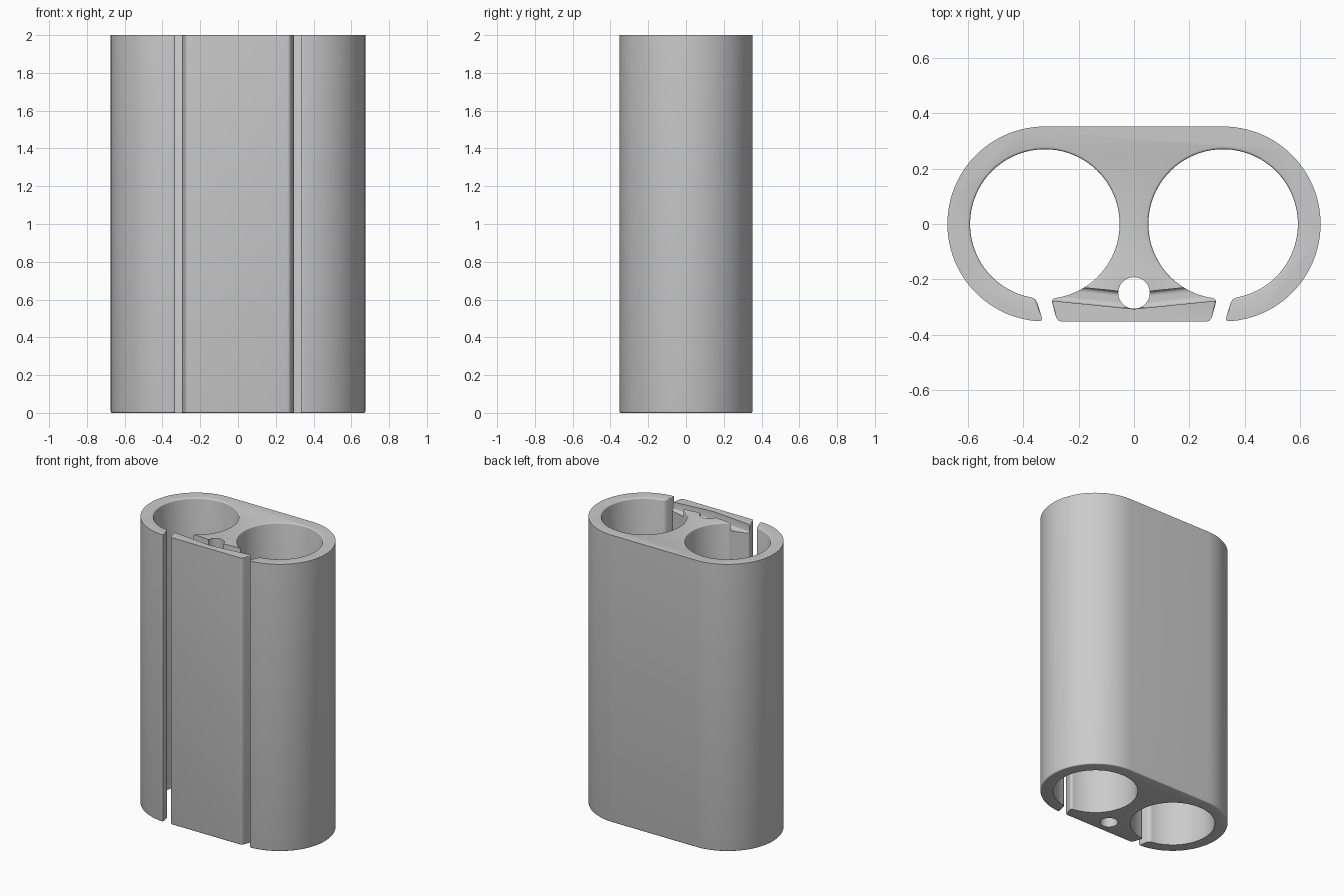
import bpy, bmesh
from math import sin, cos, radians
from mathutils import Vector

if "Cube" in bpy.data.objects:
    bpy.data.objects.remove(bpy.data.objects["Cube"], do_unlink=True)

HEIGHT, CX, OUTER, BORE = 2.0, 0.322, 0.352, 0.27
ROUND = 0.008

grey = bpy.data.materials.new("plain_grey")
grey.use_nodes = True
colour = (0.6, 0.6, 0.6, 1)
grey.diffuse_color = colour
grey.node_tree.nodes["Principled BSDF"].inputs["Base Color"].default_value = colour


def arc(centre, radius, start, end, steps):
    """Points on an arc, angles in degrees."""
    angles = [radians(start + (end - start) * i / steps) for i in range(steps + 1)]
    return [centre + radius * Vector((cos(a), sin(a))) for a in angles]


def soft_corner(before, corner, after, size=0.018):
    """Small rounded replacement for a sharp profile corner."""
    a = corner + (before - corner).normalized() * size
    b = corner + (after - corner).normalized() * size
    return [a * (1 - t) ** 2 + corner * 2 * t * (1 - t) + b * t * t
            for t in (0, 0.25, 0.5, 0.75, 1)]


def loft(rings):
    """Closed solid through (outline, z) rings; outlines run clockwise from above."""
    bm = bmesh.new()
    loops = [[bm.verts.new((p[0], p[1], z)) for p in outline] for outline, z in rings]
    bm.faces.new(loops[0])
    bm.faces.new(loops[-1][::-1])
    for low, high in zip(loops, loops[1:]):
        for i in range(len(low)):
            bm.faces.new((low[i - 1], high[i - 1], high[i], low[i]))
    bm.normal_update()
    return bm


def make_object(name, bm):
    mesh = bpy.data.meshes.new(name)
    bm.to_mesh(mesh)
    bm.free()
    mesh.materials.append(grey)
    ob = bpy.data.objects.new(name, mesh)
    bpy.context.collection.objects.link(ob)
    return ob


# Half outline: outer wall, slot end, bore, front lip
axis = Vector((CX, 0))
ring_out, ring_in = Vector((0.328, -OUTER)), Vector((0.355, -0.268))
lip_in, lip_out = Vector((0.300, -0.269)), Vector((0.277, -OUTER))
outer_wall = arc(axis, OUTER, 90, -84, 48)
bore_wall = arc(axis, BORE, -78, 260, 80)
outside = outer_wall + soft_corner(outer_wall[-1], ring_out, ring_in)
inside = (soft_corner(ring_out, ring_in, bore_wall[0]) + bore_wall
          + soft_corner(bore_wall[-1], lip_in, lip_out))
lip = soft_corner(lip_in, lip_out, Vector((0, -OUTER)))
half = outside + inside + lip
outline = half + [Vector((-p.x, p.y)) for p in reversed(half)]
is_bore = [False] * len(outside) + [True] * len(inside) + [False] * len(lip)
is_bore += is_bore[::-1]


def inset(amount, bore):
    """Outline with either its bore walls or its outer walls moved into the solid."""
    result = []
    for i, p in enumerate(outline):
        along = outline[(i + 1) % len(outline)] - outline[i - 1]
        outward = Vector((-along.y, along.x)).normalized()
        result.append(p - outward * amount if is_bore[i] == bore else p)
    return result


# Body with softened outer foot and softened bore mouths
steps = [(ROUND * (1 - sin(radians(a))), ROUND * (1 - cos(radians(a))))
         for a in (0, 30, 60, 90)]
rings = [(inset(shift, False), z) for shift, z in steps]
rings += [(inset(shift, True), HEIGHT - z) for shift, z in reversed(steps)]
body = make_object("twin_tube_body", loft(rings))

# Shallow V-shaped channel behind the front lip
span, rise, front, back = 0.315, 0.0315, -0.307, -0.248
chevron = [(-span, back + rise), (0, back), (span, back + rise),
           (span, front + rise), (0, front), (-span, front + rise)]
bm = loft([(chevron, HEIGHT - 0.06), (chevron, HEIGHT + 0.1)])
floor_edges = [e for e in bm.edges
               if all(v.co.z < HEIGHT for v in e.verts)
               and abs(e.verts[0].co.x - e.verts[1].co.x) > 0.1]
bmesh.ops.bevel(bm, geom=floor_edges, offset=0.016, segments=3, profile=0.5,
                affect='EDGES')
channel_cutter = make_object("channel_cutter", bm)

# Narrow through hole in the web
hole = arc(Vector((0, -0.249)), 0.057, 350, 0, 35)
hole_cutter = make_object("hole_cutter", loft([(hole, -0.1), (hole, HEIGHT + 0.1)]))

bpy.ops.object.select_all(action='DESELECT')
body.select_set(True)
bpy.context.view_layer.objects.active = body
for cutter in (channel_cutter, hole_cutter):
    cutter.hide_render = True
    mod = body.modifiers.new(cutter.name, 'BOOLEAN')
    mod.operation = 'DIFFERENCE'
    mod.solver = 'EXACT'
    mod.object = cutter
    bpy.ops.object.modifier_apply(modifier=mod.name)
    bpy.data.objects.remove(cutter, do_unlink=True)

bpy.ops.object.shade_smooth_by_angle(angle=radians(35))
